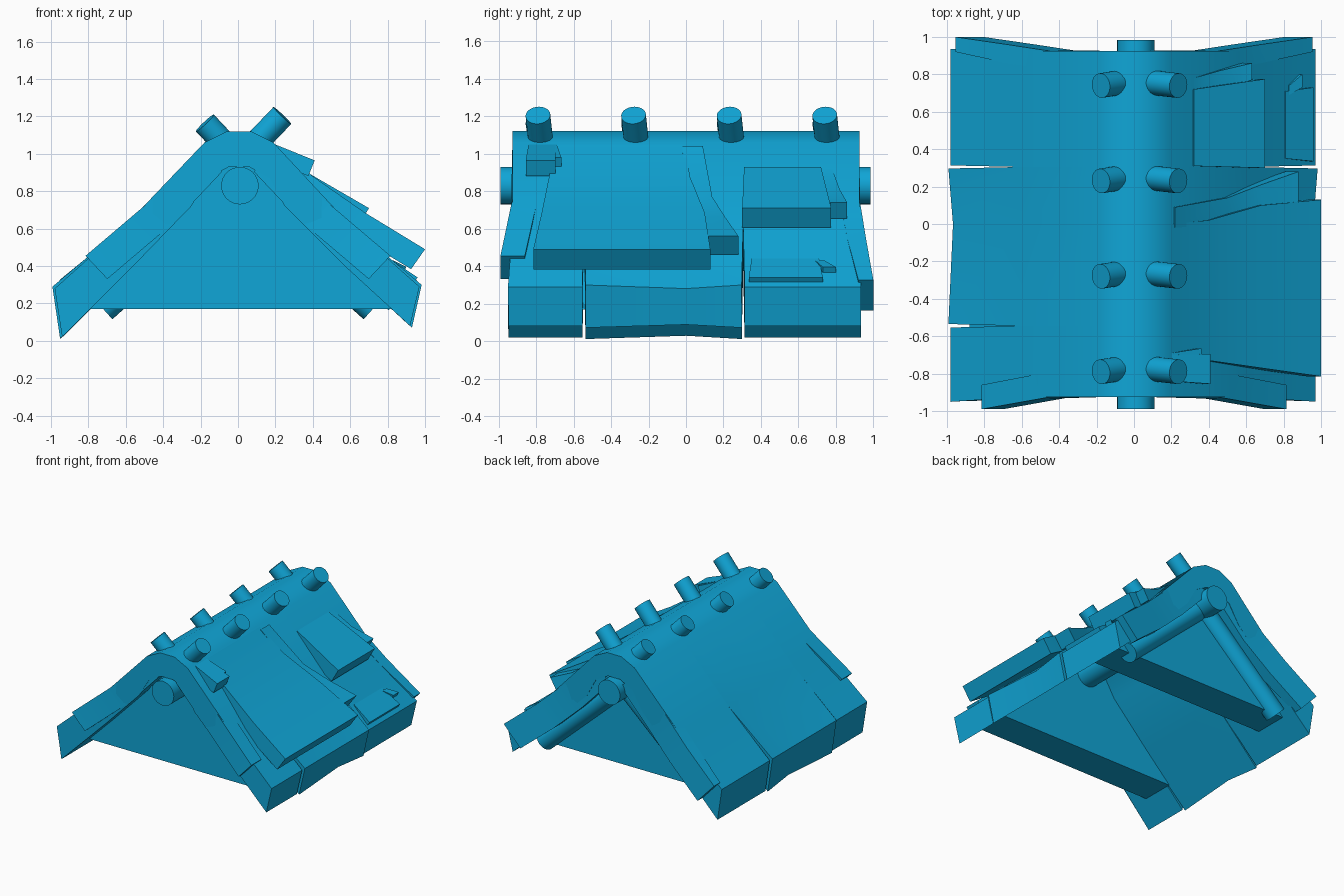
import bpy, bmesh
from math import hypot
from mathutils import Vector

if "Cube" in bpy.data.objects:
    bpy.data.objects.remove(bpy.data.objects["Cube"])

blue = bpy.data.materials.new("bright_blue")
blue.use_nodes = True
blue.diffuse_color = (0.005, 0.38, 0.68, 1)
blue.node_tree.nodes["Principled BSDF"].inputs["Base Color"].default_value = (0.005, 0.38, 0.68, 1)


def finish(name, bm, angle=0.6):
    bmesh.ops.recalc_face_normals(bm, faces=bm.faces)
    mesh = bpy.data.meshes.new(name)
    bm.to_mesh(mesh)
    bm.free()
    mesh.materials.append(blue)
    obj = bpy.data.objects.new(name, mesh)
    bpy.context.collection.objects.link(obj)
    bpy.ops.object.select_all(action='DESELECT')
    obj.select_set(True)
    bpy.context.view_layer.objects.active = obj
    bpy.ops.object.shade_smooth_by_angle(angle=angle)
    return obj


def loft(name, rings):
    """Solid through matching closed rings, capped at both ends."""
    bm = bmesh.new()
    loops = [[bm.verts.new(p) for p in ring] for ring in rings]
    n = len(loops[0])
    for a, b in zip(loops, loops[1:]):
        for i in range(n):
            j = (i + 1) % n
            bm.faces.new((a[i], a[j], b[j], b[i]))
    bm.faces.new(loops[0])
    bm.faces.new(loops[-1])
    return finish(name, bm)


def slab(name, stations, thick, side=1):
    """Board lying on the slope; each station is (x, z, y_front, y_back)."""
    dx = stations[-1][0] - stations[0][0]
    dz = stations[-1][1] - stations[0][1]
    k = thick / hypot(dx, dz)
    ox, oz = dz * k, -dx * k
    rings = [[(side * x, ya, z), (side * x, yb, z),
              (side * (x + ox), yb, z + oz), (side * (x + ox), ya, z + oz)]
             for x, z, ya, yb in stations]
    return loft(name, rings)


def rod(name, start, end, radius):
    a, b = Vector(start), Vector(end)
    bm = bmesh.new()
    bmesh.ops.create_cone(bm, cap_ends=True, segments=32, radius1=radius,
                          radius2=radius, depth=(b - a).length)
    turn = (b - a).to_track_quat('Z', 'Y').to_matrix().to_4x4()
    turn.translation = (a + b) / 2
    bm.transform(turn)
    return finish(name, bm)


# Roof covering: three bands with narrow tapering slits between their eaves
outer = [(-0.98, 0.28), (-0.6, 0.62), (-0.18, 1.06), (-0.06, 1.12),
         (0.07, 1.12), (0.19, 1.06), (0.6, 0.62), (0.97, 0.29)]
inner = [(0.92, 0.08), (0.56, 0.41), (0.25, 0.72), (0.17, 0.87), (0.06, 0.93),
         (-0.05, 0.93), (-0.16, 0.87), (-0.25, 0.72), (-0.56, 0.40), (-0.94, 0.02)]


def roof_ring(y, shift, flare=0.0):
    """Cross-section whose eaves slide along y and flare out and thicken."""
    ring = []
    for points, lift in ((outer, 0.8), (inner, -0.8)):
        for x, z in points:
            w = max(0, (abs(x) - 0.6) / 0.37)
            s = 1 if x > 0 else -1
            ring.append((x + s * flare * w, y + shift * w, z + lift * flare * w))
    return ring


loft("roof_front_band", [roof_ring(-0.925, -0.025), roof_ring(-0.545, -0.008)])
loft("roof_middle_band", [roof_ring(-0.545, 0.01, 0.012), roof_ring(0, 0, -0.012),
                          roof_ring(0.305, -0.008, 0.012)])
loft("roof_back_band", [roof_ring(0.305, 0.008), roof_ring(0.925, 0.01)])

# Thick gable walls tucked under the covering
gable = [(-0.88, 0.17), (0.88, 0.17), (0.27, 0.74), (0.17, 0.89), (0.05, 0.95),
         (-0.05, 0.95), (-0.17, 0.89), (-0.27, 0.74)]
for name, ya, yb in (("front_gable_wall", -0.80, -0.53), ("back_gable_wall", 0.52, 0.80)):
    loft(name, [[(x, y, z) for x, z in gable] for y in (ya, yb)])

# Ridge beam and back rafters
rod("ridge_beam", (0.01, -0.99, 0.83), (0.01, 0.985, 0.83), 0.1)
for side, label in ((1, "left"), (-1, "right")):
    rod(label + "_back_rafter", (0, 0.79, 0.83), (side * 0.725, 0.79, 0.175), 0.08)

# Pegs along the ridge
for i in range(4):
    y = -0.79 + i * 0.51
    rod(f"left_peg_{i + 1}", (0.06, y + 0.02, 1.02), (0.237, y, 1.205), 0.066)
    rod(f"right_peg_{i + 1}", (-0.05, y + 0.02, 1.03), (-0.177, y, 1.165), 0.066)

# Flared strips on the front and back edges, mirrored
for side, label in ((1, "left"), (-1, "right")):
    slab(label + "_front_strip",
         [(0.2, 1.03, -0.92, -0.78), (0.45, 0.765, -0.925, -0.79), (0.815, 0.455, -0.99, -0.86)],
         0.17, side)
    slab(label + "_back_strip",
         [(0.2, 1.03, 0.80, 0.92), (0.45, 0.765, 0.82, 0.925),
          (0.68, 0.55, 0.86, 0.96), (0.955, 0.325, 0.92, 1.0)], 0.22, side)

# Overlapping patches on the left slope
slab("large_patch", [(0.2, 1.05, -0.71, 0.0), (0.4, 0.88, -0.73, 0.02),
                     (0.68, 0.685, -0.77, 0.10), (1.0, 0.49, -0.815, 0.13)], 0.13)
slab("large_patch_strip", [(0.22, 1.04, -0.02, 0.09), (0.5, 0.77, 0.0, 0.14),
                           (0.68, 0.66, 0.07, 0.21), (0.88, 0.56, 0.12, 0.28)], 0.12)
slab("upper_patch", [(0.32, 0.93, 0.31, 0.72), (0.7, 0.71, 0.30, 0.775)], 0.12)
slab("upper_patch_strip", [(0.32, 0.92, 0.70, 0.78), (0.46, 0.81, 0.71, 0.82),
                           (0.63, 0.74, 0.77, 0.86)], 0.10)
slab("lower_patch", [(0.81, 0.44, 0.35, 0.71), (0.96, 0.34, 0.335, 0.73)], 0.04)
slab("lower_patch_strip", [(0.83, 0.43, 0.69, 0.74), (0.9, 0.395, 0.73, 0.80)], 0.05)
slab("top_patch", [(0.2, 1.05, -0.84, -0.70), (0.41, 0.965, -0.855, -0.695)], 0.09)
slab("top_patch_strip", [(0.2, 1.05, -0.73, -0.69), (0.36, 0.98, -0.70, -0.665)], 0.06)
